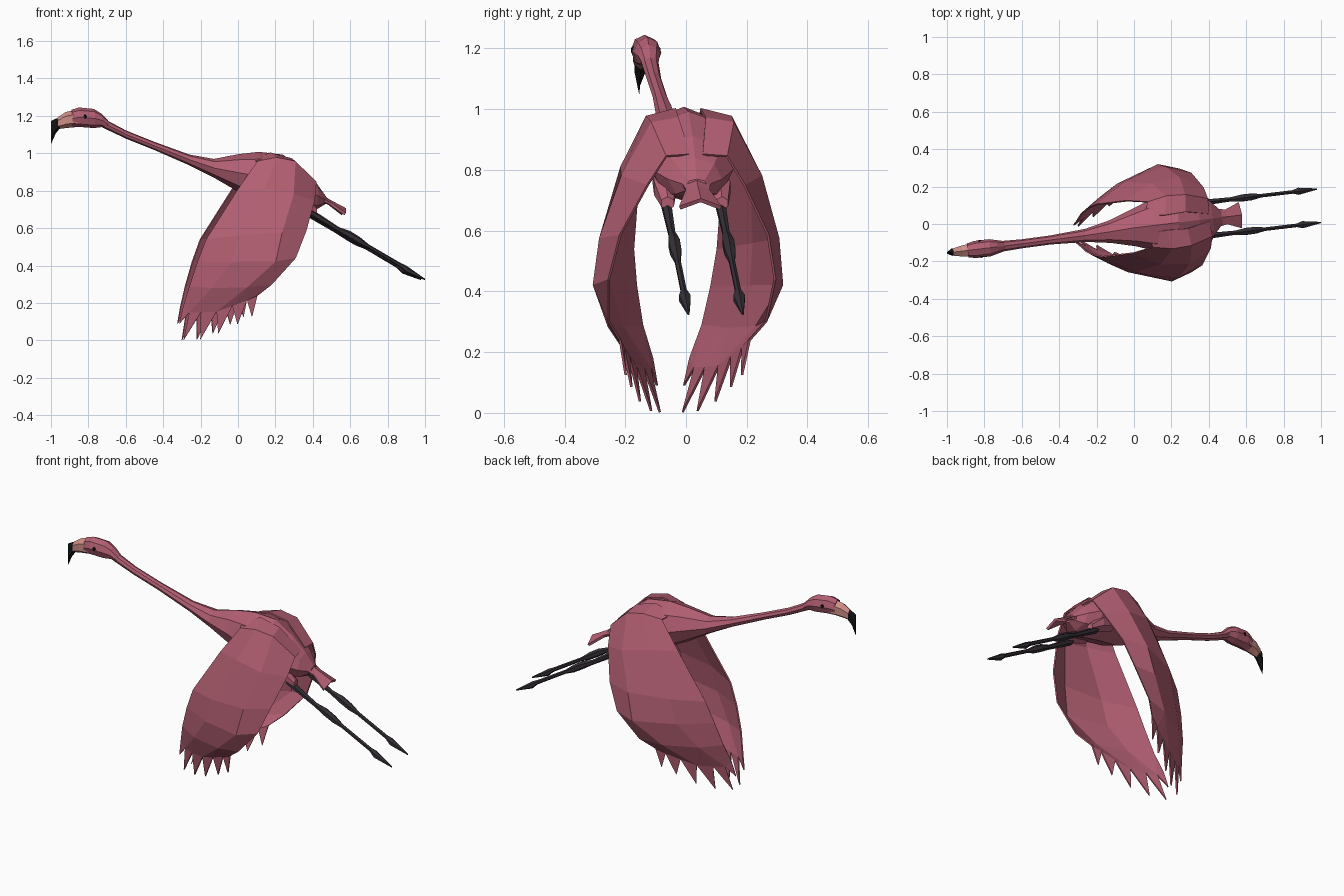
import bpy, bmesh, math

YAW = math.atan(0.119)      # the bird flies slightly turned
PIVOT = 0.17


def material(name, rgb):
    m = bpy.data.materials.new(name)
    m.diffuse_color = (*rgb, 1)
    return m


PINK = material("pink_feathers", (0.45, 0.115, 0.17))
PALE = material("pale_beak", (0.62, 0.27, 0.24))
BLACK = material("black", (0.006, 0.006, 0.007))
DARK = material("dark_leg", (0.035, 0.028, 0.035))


def add_part(name, verts, faces, mat, mirror=False, thickness=0, shift=0):
    mesh = bpy.data.meshes.new(name)
    c = math.cos(YAW)
    mesh.from_pydata([((x - PIVOT) / c, y, z) for x, y, z in verts], [], faces)
    bm = bmesh.new()
    bm.from_mesh(mesh)
    bmesh.ops.recalc_face_normals(bm, faces=bm.faces)
    bm.to_mesh(mesh)
    bm.free()
    mesh.materials.append(mat)
    ob = bpy.data.objects.new(name, mesh)
    bpy.context.collection.objects.link(ob)
    ob.location = (PIVOT, shift, 0)
    ob.rotation_euler = (0, 0, YAW)
    if mirror:
        mod = ob.modifiers.new("mirror", 'MIRROR')
        mod.use_axis = (False, True, False)
    if thickness:
        mod = ob.modifiers.new("thickness", 'SOLIDIFY')
        mod.thickness = thickness
        mod.offset = 0
    return ob


def loft(name, rings, mat, sides=8, side_offset=0, mirror=False, shift=0):
    """Rings are (x, z, half width, half height, optional side shift), joined along x."""
    verts, faces = [], []
    for x, z, w, h, *extra in rings:
        y = side_offset + sum(extra)
        for i in range(sides):
            a = math.pi / 2 + math.tau * i / sides
            verts.append((x, y + w * math.cos(a), z + h * math.sin(a)))
    for r in range(len(rings) - 1):
        for i in range(sides):
            j = (i + 1) % sides
            faces.append((r * sides + i, r * sides + j,
                          (r + 1) * sides + j, (r + 1) * sides + i))
    last = (len(rings) - 1) * sides
    faces += [tuple(range(sides)), tuple(range(last, last + sides))]
    return add_part(name, verts, faces, mat, mirror, shift=shift)


# body with long neck
loft("body_and_neck", [
    (-0.74, 1.170, 0.030, 0.026, -0.015), (-0.60, 1.100, 0.024, 0.022, -0.014),
    (-0.45, 1.040, 0.024, 0.022, -0.012), (-0.26, 0.964, 0.035, 0.029, -0.010),
    (-0.13, 0.920, 0.060, 0.050, -0.006), (0.00, 0.895, 0.100, 0.100),
    (0.11, 0.875, 0.140, 0.133), (0.24, 0.855, 0.155, 0.138),
    (0.35, 0.800, 0.135, 0.112), (0.42, 0.770, 0.090, 0.070),
    (0.47, 0.750, 0.035, 0.020)], PINK)

# head, beak and hooked beak tip
HEAD_SHIFT = -0.015
loft("head", [
    (-0.69, 1.148, 0.026, 0.022), (-0.73, 1.176, 0.036, 0.036),
    (-0.77, 1.186, 0.046, 0.051), (-0.85, 1.193, 0.046, 0.052),
    (-0.89, 1.186, 0.037, 0.047)], PINK, shift=HEAD_SHIFT)
loft("beak", [
    (-0.865, 1.186, 0.040, 0.046), (-0.92, 1.178, 0.034, 0.043),
    (-0.965, 1.160, 0.023, 0.031)], PALE, sides=6, shift=HEAD_SHIFT)
loft("beak_tip", [
    (-0.955, 1.160, 0.022, 0.029), (-0.975, 1.145, 0.022, 0.040),
    (-1.00, 1.110, 0.004, 0.062)], BLACK, sides=6, shift=HEAD_SHIFT)
loft("eyes", [
    (-0.833, 1.195, 0.003, 0.004), (-0.822, 1.195, 0.009, 0.013),
    (-0.811, 1.195, 0.003, 0.004)], BLACK, sides=6, side_offset=0.041,
    mirror=True, shift=HEAD_SHIFT)

# thighs and trailing legs with knee joint and folded foot
loft("thighs", [
    (0.25, 0.780, 0.035, 0.05), (0.34, 0.740, 0.042, 0.045),
    (0.41, 0.690, 0.024, 0.022)], PINK, sides=6, side_offset=0.09, mirror=True)
loft("legs", [
    (0.36, 0.695, 0.019, 0.022), (0.53, 0.590, 0.013, 0.015),
    (0.59, 0.560, 0.022, 0.024), (0.64, 0.530, 0.021, 0.023),
    (0.69, 0.500, 0.011, 0.012), (0.86, 0.400, 0.011, 0.013),
    (0.89, 0.378, 0.022, 0.021), (0.988, 0.326, 0.004, 0.004)],
    DARK, sides=6, side_offset=0.09, mirror=True)

# tail fan, ridged along the middle
tail = [(0.38, 0, 0.815), (0.38, 0.06, 0.79), (0.49, 0, 0.745),
        (0.49, 0.037, 0.73), (0.575, 0, 0.70), (0.565, 0.068, 0.675)]
add_part("tail", tail, [(0, 1, 3, 2), (2, 3, 5, 4)], PINK, mirror=True, thickness=0.014)

# wings: chord rows from the back down, leading to trailing edge
rows = [
    [(0.06, 0.05, 0.965), (0.17, 0.040, 1.000), (0.28, 0.045, 0.970), (0.40, 0.02, 0.850)],
    [(0.09, 0.12, 0.955), (0.19, 0.140, 0.975), (0.29, 0.135, 0.955), (0.405, 0.10, 0.845)],
    [(-0.02, 0.14, 0.800), (0.12, 0.215, 0.810), (0.27, 0.230, 0.780), (0.39, 0.160, 0.750)],
    [(-0.185, 0.14, 0.540), (-0.02, 0.240, 0.560), (0.20, 0.295, 0.575), (0.335, 0.245, 0.585)],
    [(-0.23, 0.125, 0.420), (-0.06, 0.235, 0.420), (0.165, 0.312, 0.422), (0.275, 0.275, 0.440)],
    [(-0.27, 0.10, 0.290), (-0.16, 0.175, 0.280), (0.02, 0.245, 0.285), (0.150, 0.260, 0.300)]]
notches = [(-0.30, 0.063, 0.18), (-0.268, 0.075, 0.15), (-0.21, 0.103, 0.15),
           (-0.13, 0.138, 0.155), (-0.05, 0.170, 0.185), (0.025, 0.198, 0.215),
           (0.078, 0.215, 0.24)]
tips = [(-0.318, 0.045, 0.09), (-0.295, 0.038, 0.002), (-0.21, 0.077, 0.006),
        (-0.12, 0.125, 0.037), (-0.022, 0.165, 0.085), (0.052, 0.193, 0.125)]
verts = [p for row in rows for p in row] + notches + tips
faces = [(r * 4 + i, r * 4 + i + 1, r * 4 + i + 5, r * 4 + i + 4)
         for r in range(len(rows) - 1) for i in range(3)]
n0 = len(rows) * 4
last = n0 - 4
for i in range(3):
    k = n0 + 2 * i
    faces += [(last + i, k + 1, k), (last + i, last + i + 1, k + 1),
              (last + i + 1, k + 2, k + 1)]
# fingered feather tips
for i in range(6):
    faces.append((n0 + i, n0 + i + 1, n0 + 7 + i))
add_part("wings", verts, faces, PINK, mirror=True, thickness=0.008, shift=0.007)
